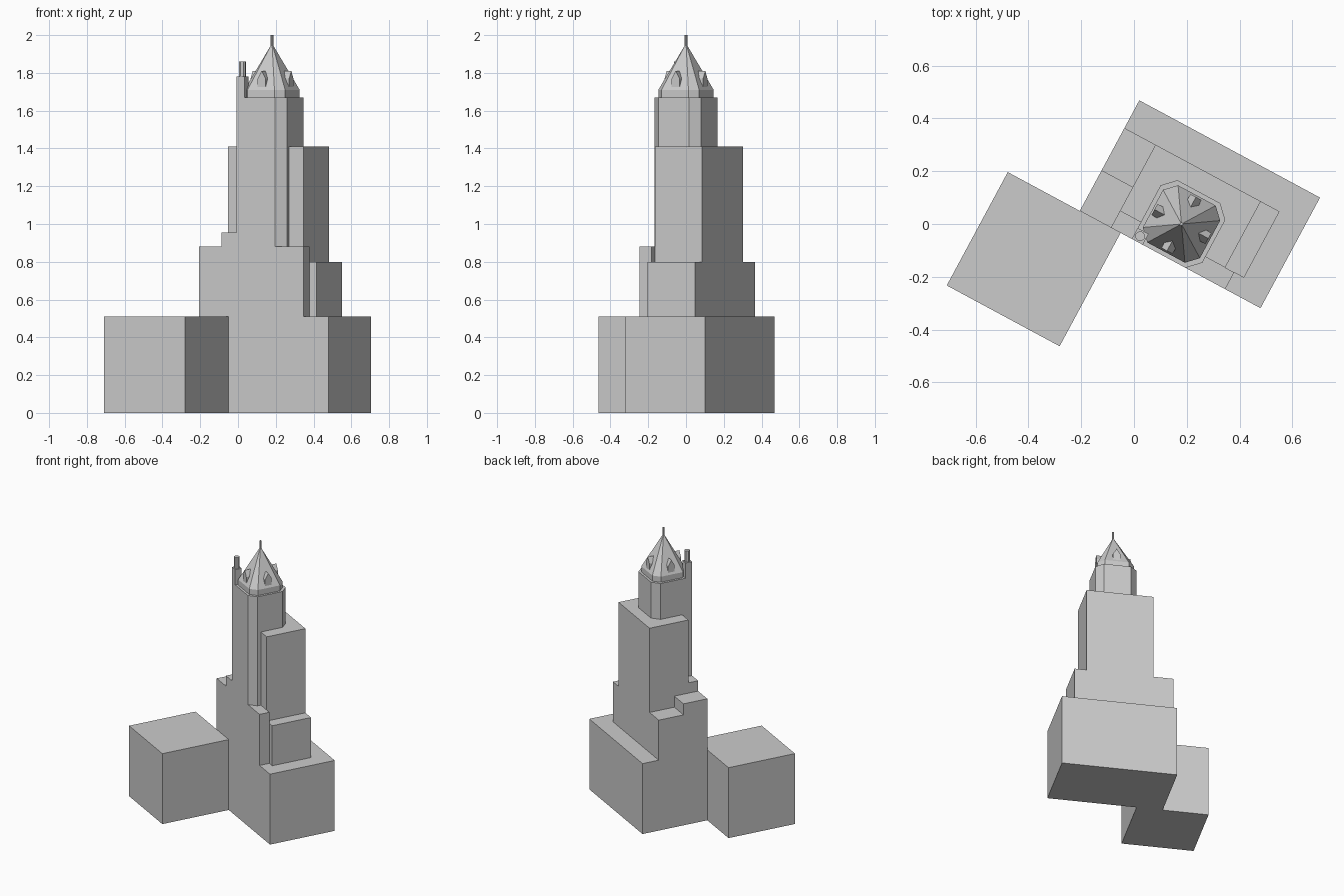
import bpy
import bmesh
import math
from mathutils import Matrix

cube = bpy.data.objects.get("Cube")
if cube:
    bpy.data.objects.remove(cube, do_unlink=True)

# One pale stone colour for everything
STONE = (0.6, 0.6, 0.6, 1.0)
stone = bpy.data.materials.new("pale grey stone")
stone.use_nodes = True
stone.diffuse_color = STONE
stone.node_tree.nodes["Principled BSDF"].inputs["Base Color"].default_value = STONE

# The building is laid out square around the tower axis, then turned on its site
SITE = Matrix.Translation((0.18, 0, 0)) @ Matrix.Rotation(math.radians(-28.3), 4, "Z")


def finish(name, bm, local=Matrix()):
    bmesh.ops.recalc_face_normals(bm, faces=bm.faces)
    mesh = bpy.data.meshes.new(name)
    bm.to_mesh(mesh)
    bm.free()
    mesh.materials.append(stone)
    obj = bpy.data.objects.new(name, mesh)
    obj.matrix_world = SITE @ local
    bpy.context.collection.objects.link(obj)
    return obj


def loft(name, rings, local=Matrix()):
    """Skin a list of equal-length point rings and cap both ends."""
    bm = bmesh.new()
    loops = [[bm.verts.new(p) for p in ring] for ring in rings]
    for low, high in zip(loops, loops[1:]):
        for i in range(len(low)):
            j = (i + 1) % len(low)
            bm.faces.new((low[i], low[j], high[j], high[i]))
    bm.faces.new(loops[0][::-1])
    bm.faces.new(loops[-1])
    return finish(name, bm, local)


def block(name, x0, x1, y0, y1, z0, z1):
    plan = [(x0, y0), (x1, y0), (x1, y1), (x0, y1)]
    return loft(name, [[(x, y, z) for x, y in plan] for z in (z0, z1)])


def octagon(half, flat, z):
    """Square ring with cut corners."""
    quarter = [(half, -flat), (half, flat)]
    ring = []
    for x, y in quarter * 4:
        turn = len(ring) // 2
        for _ in range(turn):
            x, y = -y, x
        ring.append((x, y, z))
    return ring


def circle(x, y, r, z, n):
    return [(x + r * math.cos(math.tau * i / n), y + r * math.sin(math.tau * i / n), z)
            for i in range(n)]


FRONT, STEP, BACK = -0.139, -0.067, 0.218
WEST = -0.363

# Base blocks
block("main_base", WEST, 0.415, FRONT, 0.337, 0, 0.51)
block("annex", -0.673, -0.187, -0.627, FRONT, 0, 0.51)

# Stepped setbacks
block("lower_setback", WEST, 0.305, STEP, BACK, 0.51, 0.80)
block("front_slab", WEST, 0.263, FRONT, STEP, 0.51, 0.88)
block("side_shoulder", WEST, -0.229, STEP, 0.036, 0.80, 0.88)
block("front_shoulder", -0.229, -0.139, FRONT, STEP, 0.88, 0.955)
block("upper_setback", -0.229, 0.224, STEP, BACK, 0.80, 1.41)

# Cut-cornered tower with a square corner pier and stair turret
loft("tower", [octagon(0.139, 0.092, z) for z in (0.88, 1.67)])
block("corner_pier", -0.139, -0.092, FRONT, -0.092, 0.88, 1.78)
loft("corner_turret", [circle(-0.116, -0.115, 0.019, z, 8) for z in (1.78, 1.86)])

# Roof drum, steep pointed roof and finial
loft("roof", [octagon(0.123, 0.081, 1.67), octagon(0.123, 0.081, 1.71),
              octagon(0.003, 0.002, 1.95)])
loft("finial", [circle(0, 0, 0.007, z, 8) for z in (1.93, 2.0)])

# Gabled dormer on each main roof face
gable = [(-0.024, 1.70), (0.024, 1.70), (0.024, 1.77), (0, 1.81), (-0.024, 1.77)]
for i, side in enumerate(("east", "north", "west", "south")):
    loft("dormer_" + side, [[(d, y, z) for y, z in gable] for d in (0.05, 0.116)],
         Matrix.Rotation(i * math.pi / 2, 4, "Z"))
